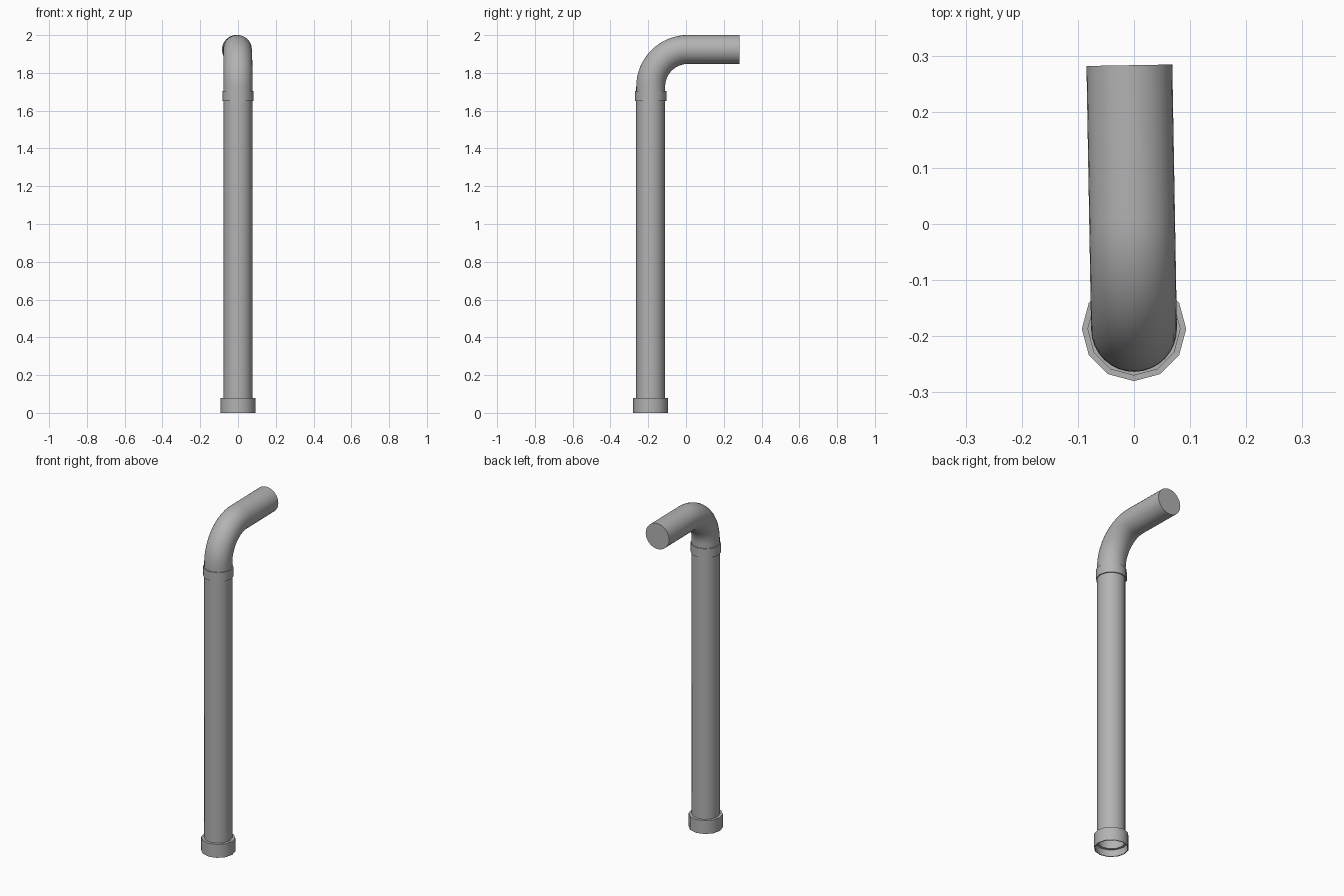
import bpy
from math import sin, cos, pi, radians
from mathutils import Vector, Matrix

if "Cube" in bpy.data.objects:
    bpy.data.objects.remove(bpy.data.objects["Cube"], do_unlink=True)

AXIS_Y = -0.187
PIPE_R = 0.077

grey = bpy.data.materials.new("pipe_grey")
grey.use_nodes = True
grey.diffuse_color = (0.45, 0.45, 0.45, 1)
grey.node_tree.nodes["Principled BSDF"].inputs["Base Color"].default_value = (0.45, 0.45, 0.45, 1)


def skin_rings(name, rings, cap_end=False, closed=False):
    """Join equal rings of points into a tube."""
    n = len(rings[0])
    verts = [p for ring in rings for p in ring]
    faces = []
    for i in range(len(rings) if closed else len(rings) - 1):
        a, b = i * n, (i + 1) % len(rings) * n
        for j in range(n):
            k = (j + 1) % n
            faces.append((a + j, a + k, b + k, b + j))
    if cap_end:
        faces.append(tuple(range(len(verts) - n, len(verts))))
    mesh = bpy.data.meshes.new(name)
    mesh.from_pydata(verts, [], faces)
    mesh.materials.append(grey)
    obj = bpy.data.objects.new(name, mesh)
    bpy.context.collection.objects.link(obj)
    bpy.ops.object.select_all(action="DESELECT")
    obj.select_set(True)
    bpy.context.view_layer.objects.active = obj
    bpy.ops.object.shade_smooth_by_angle(angle=radians(40))
    return obj


def lathe(name, profile, sides=12, closed=False):
    """Turn a radius and height profile around the upright pipe axis."""
    rings = [[Vector((r * cos(2 * pi * j / sides), AXIS_Y + r * sin(2 * pi * j / sides), z))
              for j in range(sides)] for r, z in profile]
    return skin_rings(name, rings, closed=closed)


# Upright shaft, open at the foot
lathe("shaft", [(PIPE_R, 0.04), (PIPE_R, 1.70)])

# Foot socket, hollow below
lathe("foot_collar", [(0.088, 0), (0.093, 0), (0.093, 0.08), (PIPE_R - 0.003, 0.08),
                      (PIPE_R - 0.003, 0.04), (0.088, 0.04)], closed=True)

# Joint band under the elbow
lathe("joint_collar", [(0.083, 1.65), (0.083, 1.705), (0.07, 1.705), (0.07, 1.65)], closed=True)

# Elbow and outlet, swept along a quarter bend then a straight run
BEND_R, BEND_Z, SIDES, STEPS = 0.197, 1.727, 32, 16
TUBE_R = 0.0765
turn = Matrix.Rotation(radians(1), 3, "Z")
path = [(0, 1.68, 0)]
for i in range(STEPS + 1):
    a = pi / 2 * i / STEPS
    path.append((BEND_R * (1 - cos(a)), BEND_Z + BEND_R * sin(a), a))
path.append((0.470, BEND_Z + BEND_R, pi / 2))
rings = []
for y, z, a in path:
    ring = []
    for j in range(SIDES):
        t = 2 * pi * j / SIDES
        u, v = TUBE_R * cos(t), TUBE_R * sin(t)
        p = turn @ Vector((u, y + v * cos(a), z - v * sin(a)))
        ring.append(p + Vector((0, AXIS_Y, 0)))
    rings.append(ring)
skin_rings("elbow_outlet", rings, cap_end=True)
